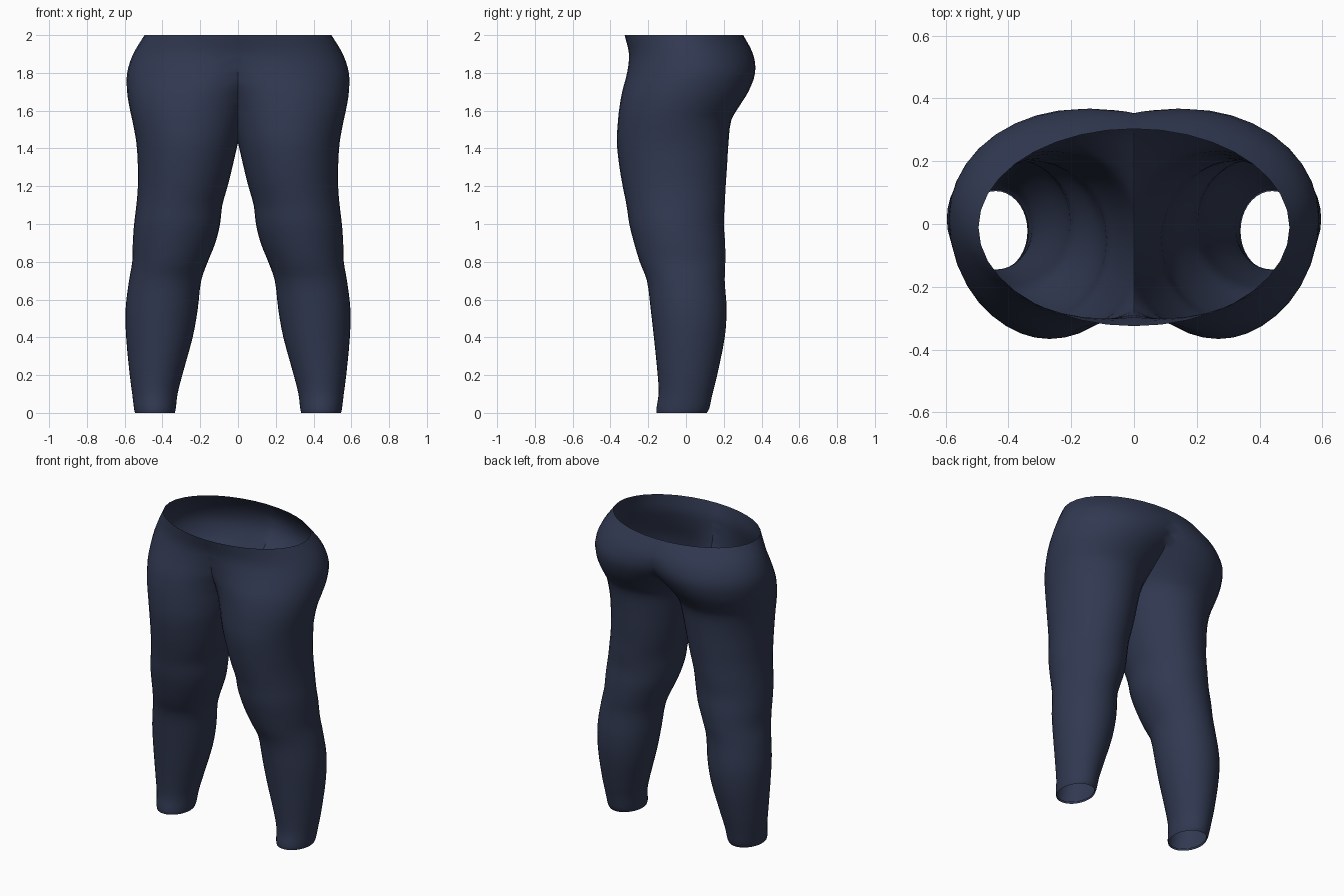
import bpy, bmesh, math

if "Cube" in bpy.data.objects:
    bpy.data.objects.remove(bpy.data.objects["Cube"])

# Leg sections: height, inner x, outer x, front y, back y
SECTIONS = [
    (0.00, .335, .545, -.155, .11), (0.02, .33, .55, -.157, .122),
    (0.10, .32, .56, -.145, .14), (0.20, .295, .573, -.15, .165),
    (0.40, .24, .592, -.17, .205), (0.55, .213, .595, -.187, .215),
    (0.70, .195, .577, -.207, .205), (0.80, .16, .56, -.245, .208),
    (0.90, .12, .557, -.275, .207), (1.00, .095, .55, -.30, .20),
    (1.10, .083, .538, -.315, .205), (1.20, .055, .53, -.335, .21),
    (1.30, .03, .53, -.352, .217), (1.43, 0, .538, -.366, .225),
    (1.55, -.03, .56, -.36, .24), (1.62, -.06, .575, -.352, .28),
    (1.70, -.12, .587, -.338, .33), (1.80, -.25, .587, -.312, .366),
    (1.90, -.40, .555, -.302, .355), (2.00, -.495, .495, -.325, .303),
]
SIDES = 36
STEPS = 3


def smooth_between(a, b, c, d, t):
    """Curve from b to c, with gentle slopes taken from the neighbours."""
    out = []
    for i in range(5):
        m0 = (c[i] - a[i]) / (c[0] - a[0]) * (c[0] - b[0])
        m1 = (d[i] - b[i]) / (d[0] - b[0]) * (c[0] - b[0])
        out.append((2*t**3 - 3*t**2 + 1) * b[i] + (t**3 - 2*t**2 + t) * m0
                   + (3*t**2 - 2*t**3) * c[i] + (t**3 - t**2) * m1)
    out[0] = b[0] + (c[0] - b[0]) * t
    return out


# Refine the sections along the height
rows = []
last = len(SECTIONS) - 1
for k in range(last):
    pts = [SECTIONS[min(max(k + j, 0), last)] for j in (-1, 0, 1, 2)]
    rows += [smooth_between(*pts, s / STEPS) for s in range(STEPS)]
rows.append(SECTIONS[-1])

# Loft one leg as an open tube
bm = bmesh.new()
rings = []
for z, xi, xo, yf, yb in rows:
    ring = []
    for i in range(SIDES):
        a = 2 * math.pi * i / SIDES
        ring.append(bm.verts.new(((xi + xo) / 2 + (xo - xi) / 2 * math.cos(a),
                                  (yf + yb) / 2 + (yb - yf) / 2 * math.sin(a), z)))
    rings.append(ring)
for low, high in zip(rings, rings[1:]):
    for i in range(SIDES):
        j = (i + 1) % SIDES
        bm.faces.new((low[i], low[j], high[j], high[i]))

# Narrow hem turned inside the ankle opening
hem = []
for v in rings[0]:
    cx, cy = .44, -.022
    hem.append(bm.verts.new((cx + (v.co.x - cx) * .96, cy + (v.co.y - cy) * .96, .012)))
for i in range(SIDES):
    j = (i + 1) % SIDES
    bm.faces.new((hem[i], hem[j], rings[0][j], rings[0][i]))

# Cut at the middle so the halves meet in the seat and crotch seam
bmesh.ops.bisect_plane(bm, geom=bm.verts[:] + bm.edges[:] + bm.faces[:], dist=1e-4,
                       plane_co=(0, 0, 0), plane_no=(-1, 0, 0), clear_outer=True)
mesh = bpy.data.meshes.new("leggings")
bm.to_mesh(mesh)
bm.free()

leggings = bpy.data.objects.new("leggings", mesh)
bpy.context.collection.objects.link(leggings)
navy = bpy.data.materials.new("navy fabric")
navy.diffuse_color = (.031, .041, .083, 1)
navy.use_nodes = True
navy.node_tree.nodes["Principled BSDF"].inputs["Base Color"].default_value = navy.diffuse_color
mesh.materials.append(navy)

mirror = leggings.modifiers.new("other_leg", 'MIRROR')
mirror.use_clip = True
mirror.merge_threshold = .001

bpy.context.view_layer.objects.active = leggings
leggings.select_set(True)
bpy.ops.object.modifier_apply(modifier=mirror.name)
bpy.ops.object.shade_smooth_by_angle(angle=math.radians(40))
